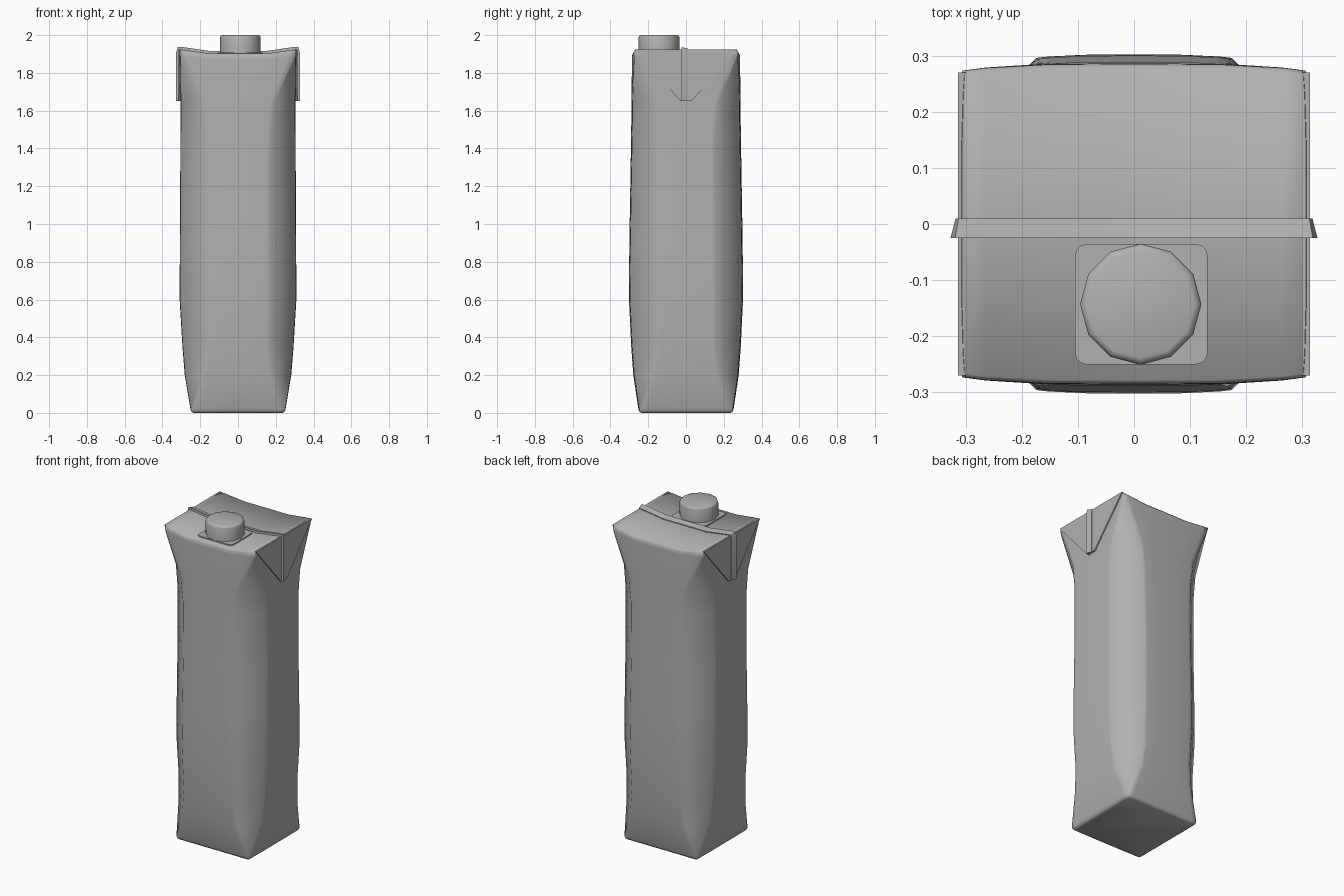
import bpy, bmesh, math

if "Cube" in bpy.data.objects:
    bpy.data.objects.remove(bpy.data.objects["Cube"])

grey = bpy.data.materials.new("dark_grey_card")
grey.diffuse_color = (.44, .44, .44, 1)
grey.use_nodes = True
grey.node_tree.nodes["Principled BSDF"].inputs["Base Color"].default_value = grey.diffuse_color


def finish(bm, name, angle):
    bmesh.ops.recalc_face_normals(bm, faces=bm.faces)
    me = bpy.data.meshes.new(name)
    bm.to_mesh(me)
    bm.free()
    me.materials.append(grey)
    ob = bpy.data.objects.new(name, me)
    bpy.context.collection.objects.link(ob)
    bpy.ops.object.select_all(action='DESELECT')
    ob.select_set(True)
    bpy.context.view_layer.objects.active = ob
    bpy.ops.object.shade_smooth_by_angle(angle=math.radians(angle))
    return ob


def roof_z(x):
    # the roof sags in the middle and rises to the two sides
    return 1.902 + 0.023 * max(0.0, abs(x) - 0.15) / 0.16


def prism(bm, outline, z0, z1):
    # closed extrusion of a list of (x, y) points
    lo = [bm.verts.new((x, y, z0)) for x, y in outline]
    hi = [bm.verts.new((x, y, z1)) for x, y in outline]
    n = len(lo)
    for i in range(n):
        bm.faces.new((lo[i], lo[(i + 1) % n], hi[(i + 1) % n], hi[i]))
    bm.faces.new(lo)
    top = bm.faces.new(hi)
    return top


# carton body: rings of (z, half x, half y, corner chamfer, panel bulge)
RINGS = [
    (0.0, .236, .236, .006, .0), (.006, .246, .246, .007, .002),
    (.02, .252, .252, .008, .004), (.2, .282, .279, .095, .006),
    (.35, .294, .290, .125, .006), (.6, .309, .302, .135, .006),
    (.9, .308, .300, .137, .006), (1.2, .306, .295, .137, .006),
    (1.5, .305, .290, .130, .006), (1.65, .305, .289, .110, .007),
    (1.89, .310, .286, .009, .012), (1.915, .312, .285, .006, .012),
    (1.925, .307, .278, .006, .012)]
T = (-1, -.88, -.5, 0, .5, .88, 1)
bm = bmesh.new()
rings = []
for z, hx, hy, c, d in RINGS:
    front = [(t * (hx - c), -hy + d * t ** 4) for t in T]
    right = [(hx - .4 * d * t ** 4, t * (hy - c - d)) for t in T]
    pts = front + right
    pts += [(-x, -y) for x, y in pts]
    blend = max(0.0, min(1.0, (z - 1.65) / .275))
    rings.append([bm.verts.new((x, y, z + blend * (roof_z(x) - 1.925))) for x, y in pts])
for a, b in zip(rings, rings[1:]):
    for i in range(28):
        j = (i + 1) % 28
        bm.faces.new((a[i], a[j], b[j], b[i]))
bm.faces.new(rings[0])
top = rings[-1]
for i in range(6):
    bm.faces.new((top[i], top[i + 1], top[19 - i], top[20 - i]))
bm.faces.new(top[6:15])
bm.faces.new(top[20:] + top[:1])
finish(bm, "carton_body", 60)

# folded triangular ears on both sides
for s, side in ((1, "right"), (-1, "left")):
    bm = bmesh.new()
    shape = [(-.27, 1.923), (.27, 1.923), (.03, 1.652), (-.03, 1.652)]
    inner = [bm.verts.new((s * .300, y, z)) for y, z in shape]
    outer = [bm.verts.new((s * .314, y, z)) for y, z in shape]
    bm.faces.new(inner)
    bm.faces.new(outer)
    for i in range(4):
        j = (i + 1) % 4
        bm.faces.new((inner[i], inner[j], outer[j], outer[i]))
    finish(bm, side + "_ear", 30)

# wedge-shaped seam running over the roof and down both ears
half = [(.313, 1.652, 1, 0), (.313, 1.91, 1, 0), (.309, 1.924, .7, .9),
        (.295, roof_z(.295), -.1, 1), (.15, roof_z(.15), 0, 1)]
path = half + [(-x, z, -nx, nz) for x, z, nx, nz in reversed(half)]
bm = bmesh.new()
sections = []
for x, z, nx, nz in path:
    sections.append([bm.verts.new((x + o * nx, y, z + o * nz))
                     for y, o in ((-.025, -.004), (-.025, .014), (.010, .005), (.010, -.004))])
for a, b in zip(sections, sections[1:]):
    for i in range(4):
        j = (i + 1) % 4
        bm.faces.new((a[i], a[j], b[j], b[i]))
bm.faces.new(sections[0])
bm.faces.new(sections[-1])
finish(bm, "top_seam", 60)

# rounded square plate under the cap
CX, CY = .013, -.143
outline = []
for k in range(4):
    mid = math.radians(45 + 90 * k)
    sx, sy = math.copysign(1, math.cos(mid)), math.copysign(1, math.sin(mid))
    for m in range(4):
        a = math.radians(90 * k + 30 * m)
        outline.append((CX + sx * .098 + .02 * math.cos(a), CY + sy * .087 + .02 * math.sin(a)))
bm = bmesh.new()
prism(bm, outline, 1.895, 1.909)
finish(bm, "cap_plate", 30)

# twelve-sided screw cap with a softened top edge
bm = bmesh.new()
outline = [(.012 + .108 * math.cos(i * math.pi / 6), -.143 + .108 * math.sin(i * math.pi / 6))
           for i in range(12)]
cap_top = prism(bm, outline, 1.905, 2.0)
bmesh.ops.bevel(bm, geom=list(cap_top.edges), offset=.012, segments=2,
                profile=.5, affect='EDGES')
finish(bm, "screw_cap", 50)
